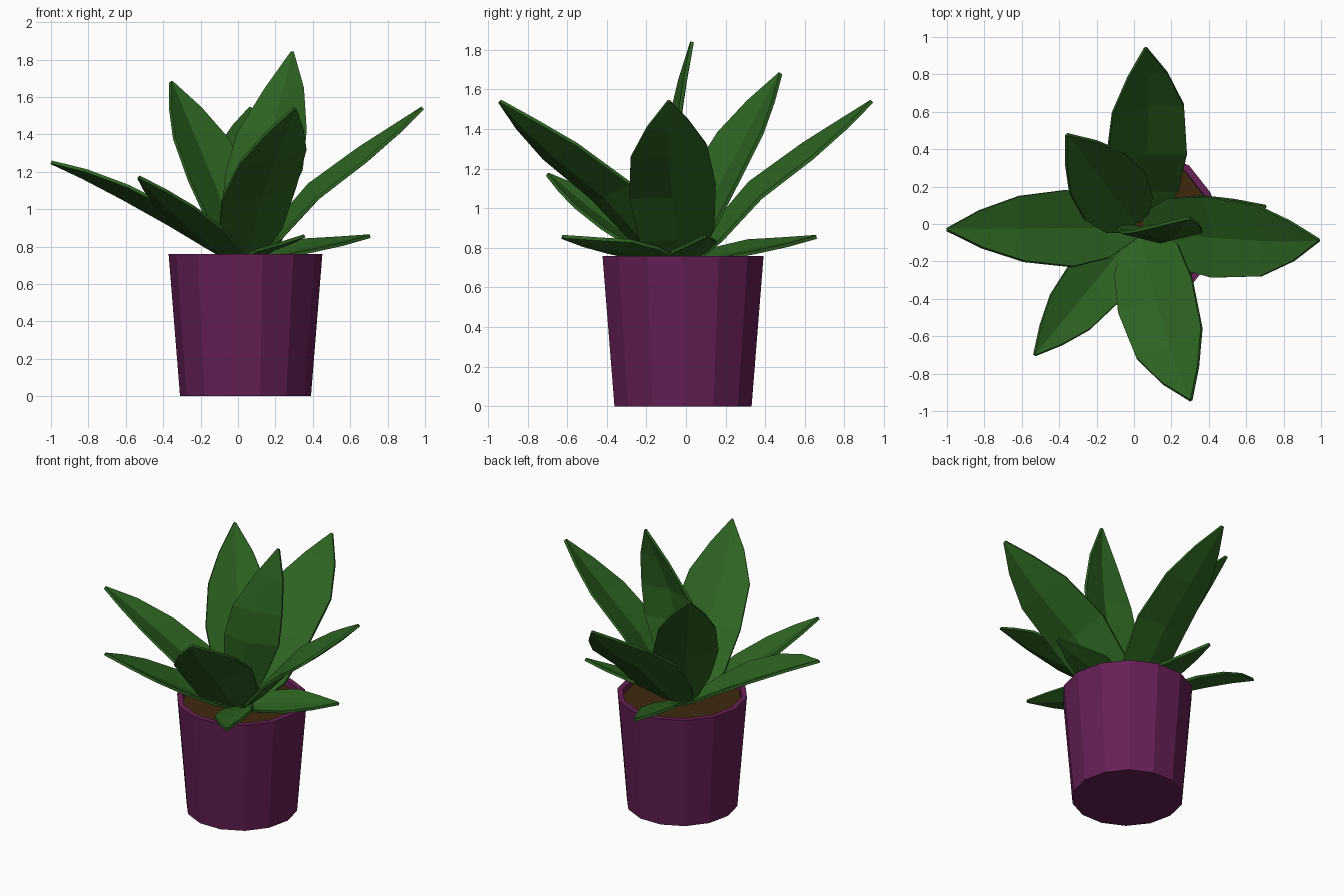
import bpy, bmesh, math
from mathutils import Vector

if "Cube" in bpy.data.objects:
    bpy.data.objects.remove(bpy.data.objects["Cube"])


def material(name, rgb):
    m = bpy.data.materials.new(name)
    m.diffuse_color = (*rgb, 1)
    m.use_nodes = True
    m.node_tree.nodes["Principled BSDF"].inputs["Base Color"].default_value = m.diffuse_color
    return m


GREEN = material("leaf green", (0.026, 0.125, 0.015))
PURPLE = material("pot purple", (0.13, 0.014, 0.09))
BROWN = material("soil brown", (0.05, 0.022, 0.004))

ORIGIN = Vector((0.03, -0.02, 0))      # where the leaves sprout
POT = Vector((0.04, -0.015, 0))        # pot axis
SIDES = 14


def make_object(name, bm, mat):
    bmesh.ops.recalc_face_normals(bm, faces=bm.faces)
    me = bpy.data.meshes.new(name)
    bm.to_mesh(me)
    bm.free()
    me.materials.append(mat)
    ob = bpy.data.objects.new(name, me)
    bpy.context.collection.objects.link(ob)
    return ob


def lathe(name, profile, mat):
    """Faceted turned shape, capped at both ends of the profile."""
    bm = bmesh.new()
    rings = []
    for r, z in profile:
        rings.append([bm.verts.new(POT + Vector((r * math.cos(a), 1.015 * r * math.sin(a), z)))
                      for a in (2 * math.pi * i / SIDES for i in range(SIDES))])
    for lo, hi in zip(rings, rings[1:]):
        for i in range(SIDES):
            j = (i + 1) % SIDES
            bm.faces.new((lo[i], lo[j], hi[j], hi[i]))
    bm.faces.new(rings[0])
    bm.faces.new(rings[-1])
    return make_object(name, bm, mat)


def leaf(name, path, side, widths, fold, roll=0.0):
    """V-folded blade: a midrib path with an edge on either side, rolled left edge up."""
    bm = bmesh.new()
    rows = []
    for i, p in enumerate(path):
        t = (path[min(i + 1, len(path) - 1)] - path[max(i - 1, 0)]).normalized()
        up = t.cross(side).normalized()
        rows.append([bm.verts.new(p + widths[i] * (side * s + up * (fold * abs(s) + roll * s)))
                     for s in (-1, 0, 1)])
    for a, b in zip(rows, rows[1:]):
        for k in (0, 1):
            bm.faces.new((a[k], a[k + 1], b[k + 1], b[k]))
    ob = make_object(name, bm, GREEN)
    mod = ob.modifiers.new("thickness", "SOLIDIFY")
    mod.thickness = 0.018
    mod.offset = 0


def radial_leaf(name, azimuth, profile, widths, fold=0.25, roll=0.0, bow=0.0):
    a = math.radians(azimuth)
    side = Vector((-math.sin(a), math.cos(a), 0))
    last = len(profile) - 1
    path = [ORIGIN + Vector((r * math.cos(a), r * math.sin(a), z))
            + side * bow * math.sin(math.pi * i / last) for i, (r, z) in enumerate(profile)]
    leaf(name, path, side, widths, fold, roll)


# Pot with a thin rim, and soil just below it
lathe("pot", [(0.35, 0), (0.411, 0.76), (0.375, 0.76), (0.37, 0.69)], PURPLE)
lathe("soil", [(0.34, 0.68), (0.373, 0.722)], BROWN)

# Three large arching leaves
large = [(0.03, 0.70), (0.2, 0.845), (0.4, 1.06), (0.66, 1.26), (0.83, 1.41), (0.96, 1.54)]
wide = [0.08, 0.185, 0.215, 0.19, 0.105, 0.006]
for i, az in enumerate((-4, 88, -73.5)):
    radial_leaf(f"large_leaf_{i + 1}", az, large, wide, 0.2, 0.24, -0.025)

# Three small low leaves
small = [(0.03, 0.71), (0.2, 0.757), (0.36, 0.79), (0.53, 0.82), (0.685, 0.855)]
for i, az in enumerate((9.5, 98, -62)):
    radial_leaf(f"small_leaf_{i + 1}", az, small, [0.05, 0.105, 0.115, 0.065, 0.006], 0.15, 0.25)

# Left, front-left and back-left leaves
radial_leaf("left_leaf", 180.5,
            [(0.03, 0.70), (0.2, 0.8), (0.4, 0.92), (0.65, 1.06), (0.86, 1.17), (1.03, 1.25)],
            [0.06, 0.16, 0.205, 0.175, 0.1, 0.006], 0.25, 0.15)
radial_leaf("front_left_leaf", -129.5,
            [(0.03, 0.70), (0.2, 0.77), (0.4, 0.875), (0.6, 0.99), (0.75, 1.085), (0.88, 1.17)],
            [0.05, 0.13, 0.165, 0.14, 0.08, 0.006], 0.25, -0.08)
radial_leaf("back_left_leaf", 128,
            [(0.03, 0.70), (0.13, 0.905), (0.255, 1.13), (0.41, 1.355), (0.525, 1.525), (0.63, 1.68)],
            [0.06, 0.16, 0.205, 0.18, 0.105, 0.006])

# Tall upright centre leaf, broad side to the front
leaf("centre_leaf",
     [Vector(p) for p in ((0.03, -0.02, 0.70), (0.07, -0.06, 0.95), (0.14, -0.095, 1.2),
                          (0.18, -0.085, 1.42), (0.245, -0.03, 1.65), (0.29, 0.03, 1.84))],
     Vector((1, 0, 0.05)).normalized(), [0.06, 0.16, 0.205, 0.185, 0.105, 0.006], 0.25)
